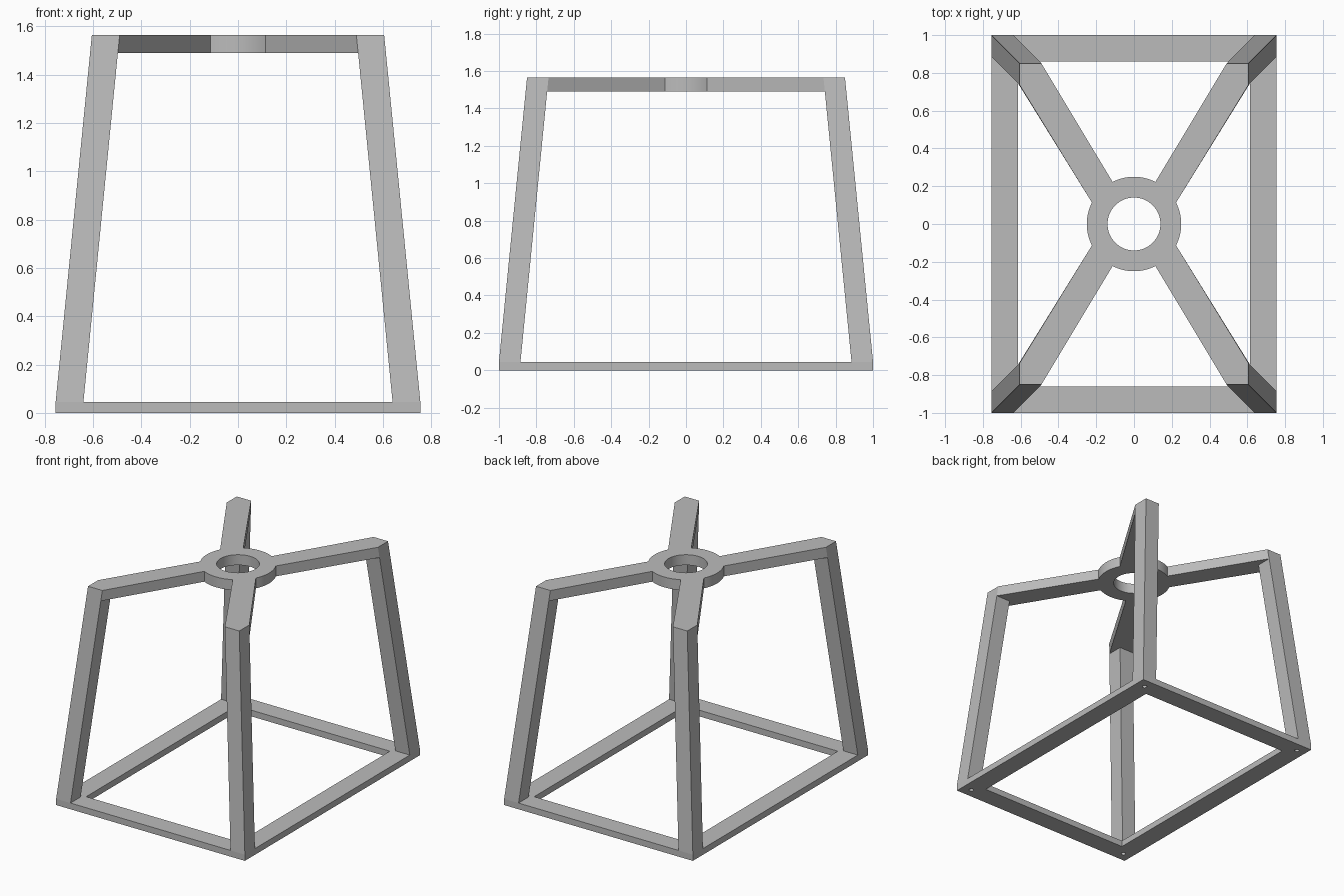
import bpy, bmesh
from math import radians, cos, sin

cube = bpy.data.objects.get("Cube")
if cube:
    bpy.data.objects.remove(cube, do_unlink=True)

grey = bpy.data.materials.new("light_grey")
grey.use_nodes = True
grey.diffuse_color = (0.5, 0.5, 0.5, 1)
grey.node_tree.nodes["Principled BSDF"].inputs["Base Color"].default_value = (0.5, 0.5, 0.5, 1)

BASE_X, BASE_Y, BASE_H = 0.755, 1.0, 0.045     # half footprint, rail height
TOP_X, TOP_Y, TOP_Z = 0.605, 0.85, 1.565       # half size at the top
PLATE_Z = 1.49                                 # underside of the spider
LEG = 0.115                                    # square leg width
CORNERS = [(1, 1), (-1, 1), (-1, -1), (1, -1)]


def finish(name, bm):
    bmesh.ops.recalc_face_normals(bm, faces=bm.faces)
    mesh = bpy.data.meshes.new(name)
    bm.to_mesh(mesh)
    bm.free()
    mesh.materials.append(grey)
    obj = bpy.data.objects.new(name, mesh)
    bpy.context.collection.objects.link(obj)
    return obj


def bridge(bm, low, high, skip=()):
    for i in range(len(low)):
        j = (i + 1) % len(low)
        if i not in skip:
            bm.faces.new((low[i], low[j], high[j], high[i]))


def half_size(z):
    t = (z - BASE_H) / (TOP_Z - BASE_H)
    return BASE_X + (TOP_X - BASE_X) * t, BASE_Y + (TOP_Y - BASE_Y) * t


# Base: rectangular frame of flat rails
bm = bmesh.new()
loops = {}
for key, x, y in (("outer", BASE_X, BASE_Y), ("inner", 0.613, 0.86)):
    for z in (0, BASE_H):
        loops[key, z] = [bm.verts.new((sx * x, sy * y, z)) for sx, sy in CORNERS]
for a, b in ((("outer", 0), ("outer", BASE_H)), (("inner", 0), ("inner", BASE_H)),
             (("outer", 0), ("inner", 0)), (("outer", BASE_H), ("inner", BASE_H))):
    bridge(bm, loops[a], loops[b])
base = finish("base_frame", bm)

# Screw holes under the corners
bm = bmesh.new()
for sx, sy in CORNERS:
    hole = bmesh.ops.create_cone(bm, cap_ends=True, segments=20, radius1=0.016,
                                 radius2=0.016, depth=0.2)
    bmesh.ops.translate(bm, verts=hole["verts"],
                        vec=(sx * (BASE_X - 0.07), sy * (BASE_Y - 0.07), 0))
cutter = finish("screw_hole_cutter", bm)
cutter.hide_render = True
cutter.hide_set(True)
cut = base.modifiers.new("screw_holes", "BOOLEAN")
cut.operation = "DIFFERENCE"
cut.solver = "EXACT"
cut.object = cutter

# Legs: square section, leaning inwards in both directions
for sx, sy in CORNERS:
    bm = bmesh.new()
    rings = []
    for z in (BASE_H, PLATE_Z):
        x, y = half_size(z)
        rings.append([bm.verts.new((sx * (x - dx), sy * (y - dy), z))
                      for dx, dy in ((0, 0), (LEG, 0), (LEG, LEG), (0, LEG))])
    bridge(bm, *rings)
    for ring in rings:
        bm.faces.new(ring)
    finish(f"{'back' if sy > 0 else 'front'}_{'left' if sx > 0 else 'right'}_leg", bm)

# Spider: ring with four arms, starting at the first arm mouth
STEPS, MOUTH, START = 80, 8, 27
bm = bmesh.new()


def circle(radius, z):
    angles = [radians(START + 360 * i / STEPS) for i in range(STEPS)]
    return [bm.verts.new((radius * cos(a), radius * sin(a), z)) for a in angles]


outer = [circle(0.25, z) for z in (PLATE_Z, TOP_Z)]
inner = [circle(0.14, z) for z in (PLATE_Z, TOP_Z)]
mouths = [q * STEPS // 4 + i for q in range(4) for i in range(MOUTH)]
bridge(bm, *outer, skip=mouths)
bridge(bm, *inner)
for level in range(2):
    bridge(bm, inner[level], outer[level])

for q, (sx, sy) in enumerate(CORNERS):
    first = q * STEPS // 4
    ends = []
    for level, z in enumerate((PLATE_Z, TOP_Z)):
        x, y = half_size(z)
        tip = [bm.verts.new((sx * (x - dx), sy * (y - dy), z))
               for dx, dy in ((LEG, 0), (0, 0), (0, LEG))]
        if sx * sy < 0:
            tip.reverse()
        arc = outer[level][first:first + MOUTH + 1]
        bm.faces.new(arc + tip)
        ends.append([arc[-1]] + tip + [arc[0]])
    for i in range(4):
        bm.faces.new((ends[0][i], ends[0][i + 1], ends[1][i + 1], ends[1][i]))
spider = finish("top_ring_and_arms", bm)

# Smooth the round walls, keep the corners sharp
bpy.ops.object.select_all(action="DESELECT")
spider.select_set(True)
bpy.context.view_layer.objects.active = spider
bpy.ops.object.shade_smooth_by_angle(angle=radians(30))
